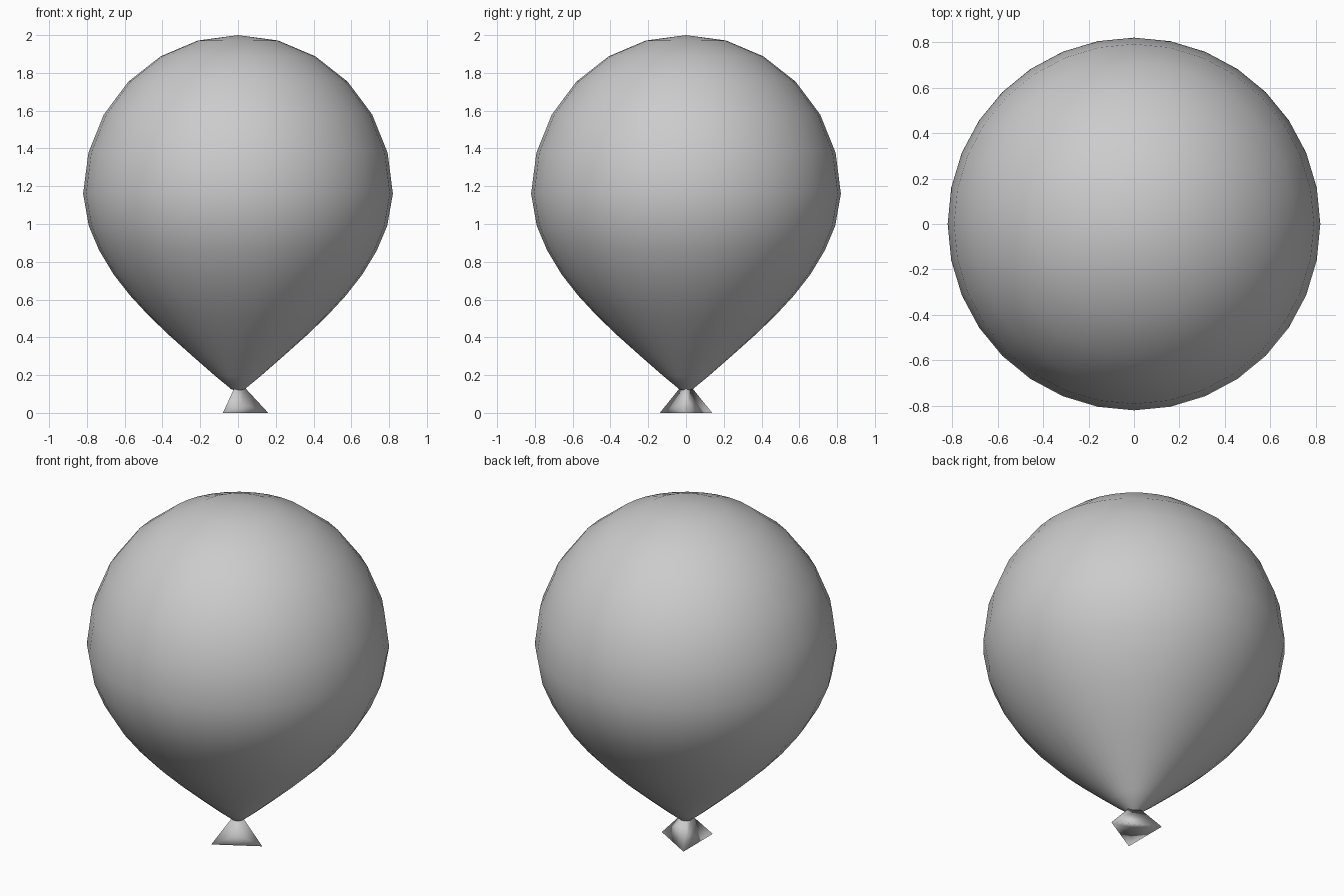
import bpy, bmesh, math
from mathutils import Vector

cube = bpy.data.objects.get("Cube")
if cube:
    bpy.data.objects.remove(cube, do_unlink=True)

# Single rubber colour
rubber = bpy.data.materials.new("grey rubber")
rubber.use_nodes = True
GREY = (0.6, 0.6, 0.6, 1)
rubber.diffuse_color = GREY
rubber.node_tree.nodes["Principled BSDF"].inputs["Base Color"].default_value = GREY


def finish(name, bm):
    bmesh.ops.recalc_face_normals(bm, faces=bm.faces)
    for f in bm.faces:
        f.smooth = True
    mesh = bpy.data.meshes.new(name)
    bm.to_mesh(mesh)
    bm.free()
    mesh.materials.append(rubber)
    obj = bpy.data.objects.new(name, mesh)
    bpy.context.collection.objects.link(obj)
    return obj


# Balloon body: tapered lower profile, then a dome, spun around z
SEGMENTS = 32
profile = [(0, 0.115), (0.035, 0.125), (0.12, 0.195), (0.24, 0.3), (0.36, 0.407),
           (0.47, 0.512), (0.57, 0.62), (0.66, 0.735), (0.735, 0.86), (0.79, 0.99)]
dome = [math.radians(a) for a in range(0, 76, 15)]
profile += [(0.82 * math.cos(a), 1.16 + 0.84 * math.sin(a)) for a in dome]
profile.append((0, 2.0))

bm = bmesh.new()
verts = [bm.verts.new((r, 0, z)) for r, z in profile]
edges = [bm.edges.new(pair) for pair in zip(verts, verts[1:])]
bmesh.ops.spin(bm, geom=verts + edges, cent=(0, 0, 0), axis=(0, 0, 1),
               angle=math.tau, steps=SEGMENTS, use_duplicate=False)
bmesh.ops.remove_doubles(bm, verts=bm.verts, dist=0.0005)
finish("balloon_body", bm)

# Knot skirt: flared triangle below the neck, pinched on one side and underneath
bm = bmesh.new()


def ring(radius, z):
    return [bm.verts.new((radius * math.cos(a), radius * math.sin(a), z))
            for a in (0, math.tau / 3, 2 * math.tau / 3)]


neck, hem = ring(0.035, 0.135), ring(0.16, 0)
bm.faces.new(neck)
for i in range(3):
    j = (i + 1) % 3
    side = bm.faces.new((hem[i], hem[j], neck[j], neck[i]))
    if i == 2:
        pinched = side
base = bm.faces.new(hem[::-1])
for face, push in ((pinched, Vector((-0.006, 0.01, 0))), (base, Vector((0, 0, 0.02)))):
    centre = bmesh.ops.poke(bm, faces=[face])["verts"][0]
    centre.co += push
finish("knot", bm)
